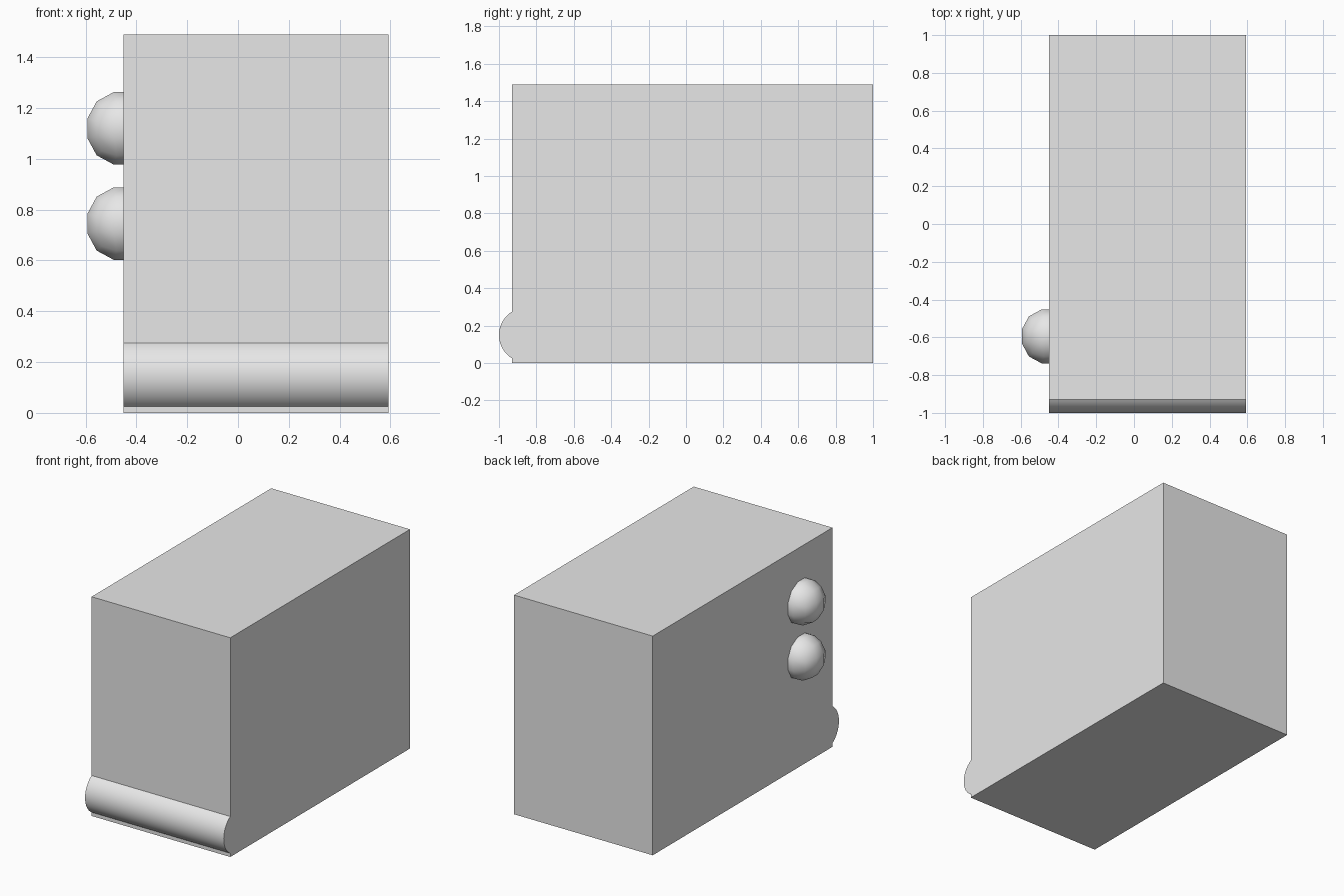
import bpy, bmesh, math
from mathutils import Vector

cube = bpy.data.objects.get("Cube")
if cube:
    bpy.data.objects.remove(cube, do_unlink=True)

grey = bpy.data.materials.new("light_grey")
grey.use_nodes = True
colour = (0.8, 0.8, 0.8, 1)
grey.diffuse_color = colour
grey.node_tree.nodes["Principled BSDF"].inputs["Base Color"].default_value = colour

LEFT, RIGHT = 0.593, -0.45
FRONT, BACK, TOP = -0.93, 1.0, 1.49


def finish(name, bm, smooth=None):
    bmesh.ops.recalc_face_normals(bm, faces=bm.faces)
    mesh = bpy.data.meshes.new(name)
    bm.to_mesh(mesh)
    bm.free()
    mesh.materials.append(grey)
    obj = bpy.data.objects.new(name, mesh)
    bpy.context.collection.objects.link(obj)
    if smooth:
        bpy.ops.object.select_all(action='DESELECT')
        obj.select_set(True)
        bpy.context.view_layer.objects.active = obj
        bpy.ops.object.shade_smooth_by_angle(angle=math.radians(smooth))
    return obj


# Main box
bm = bmesh.new()
bmesh.ops.create_cube(bm, size=1)
bmesh.ops.scale(bm, vec=(LEFT - RIGHT, BACK - FRONT, TOP), verts=bm.verts)
bmesh.ops.translate(bm, vec=((LEFT + RIGHT) / 2, (FRONT + BACK) / 2, TOP / 2), verts=bm.verts)
finish("body", bm)

# Rounded bar along the lower front: circular segment swept across the width
half_chord, depth, bar_z = 0.125, 0.07, 0.15
radius = (half_chord ** 2 + depth ** 2) / (2 * depth)
centre_y = FRONT - depth + radius
sweep = math.asin(half_chord / radius)
steps = 32
bm = bmesh.new()
ring = []
for i in range(steps + 1):
    a = sweep * (2 * i / steps - 1)
    ring.append(bm.verts.new((RIGHT, centre_y - radius * math.cos(a),
                              bar_z + radius * math.sin(a))))
face = bm.faces.new(ring)
end = bmesh.ops.extrude_face_region(bm, geom=[face], use_keep_orig=True)["geom"]
bmesh.ops.translate(bm, vec=(LEFT - RIGHT, 0, 0),
                    verts=[v for v in end if isinstance(v, bmesh.types.BMVert)])
finish("front_bar", bm, 30)


# Round knobs on the right side, half sunk into the body
def knob(name, z):
    bm = bmesh.new()
    bmesh.ops.create_cube(bm, size=2)
    bmesh.ops.subdivide_edges(bm, edges=bm.edges[:], cuts=2, use_grid_fill=True)
    for v in bm.verts:
        # even angular spacing, then project on to a sphere
        v.co = Vector([math.tan(c * math.pi / 4) for c in v.co]).normalized()
    reach = max(v.co.x for v in bm.verts)
    for v in bm.verts:
        v.co = v.co * (0.143 / reach) + Vector((RIGHT, -0.595, z))
    finish(name, bm, 30)


knob("upper_knob", 1.12)
knob("lower_knob", 0.745)
